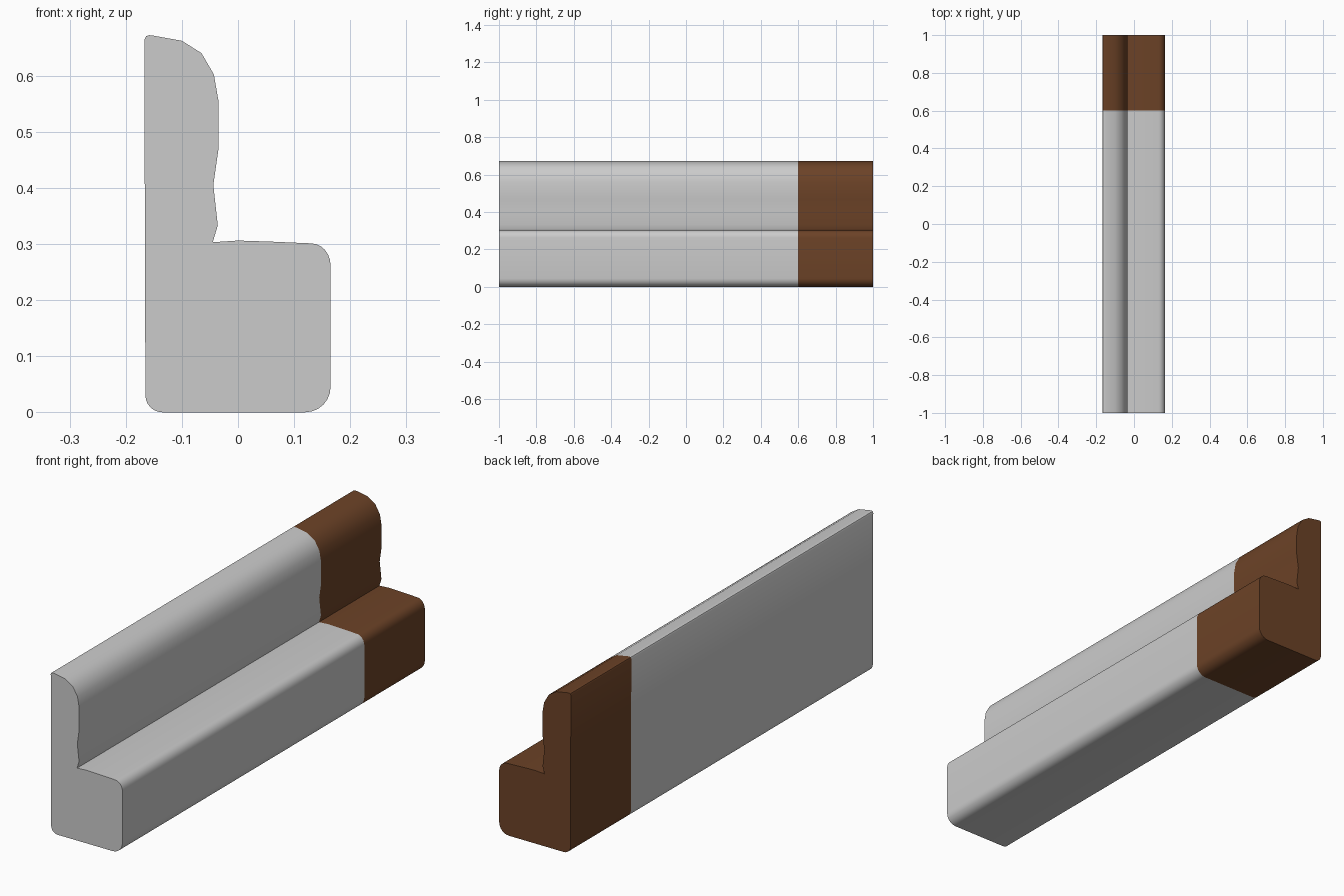
import bpy, bmesh, math

if "Cube" in bpy.data.objects:
    bpy.data.objects.remove(bpy.data.objects["Cube"])


def material(name, rgb):
    m = bpy.data.materials.new(name)
    m.diffuse_color = (*rgb, 1)
    m.use_nodes = True
    m.node_tree.nodes["Principled BSDF"].inputs["Base Color"].default_value = m.diffuse_color
    return m


def arc(cx, cz, rx, rz, a0, a1, n=6):
    """Points of a rounded corner."""
    pts = []
    for i in range(n + 1):
        a = math.radians(a0 + (a1 - a0) * i / n)
        pts.append((cx + rx * math.cos(a), cz + rz * math.sin(a)))
    return pts


# Side profile, anticlockwise as seen from the front: base, seat, backrest
profile = arc(-0.135, 0.030, 0.030, 0.030, 180, 270)
profile += arc(0.120, 0.045, 0.045, 0.045, 270, 360)
profile += arc(0.130, 0.262, 0.035, 0.039, 0, 90)
profile += [(0.06, 0.304), (0.0, 0.306), (-0.045, 0.303),
            (-0.036, 0.333), (-0.044, 0.405), (-0.035, 0.468),
            (-0.035, 0.556), (-0.043, 0.602), (-0.065, 0.640),
            (-0.100, 0.662), (-0.150, 0.671), (-0.158, 0.672),
            (-0.164, 0.670), (-0.167, 0.664)]

# Sweep the profile along y with a cut where the colour changes
SPLIT = 0.6
bm = bmesh.new()
rings = [[bm.verts.new((x, y, z)) for x, z in profile] for y in (-1, SPLIT, 1)]
n = len(profile)
for a, b in zip(rings, rings[1:]):
    for i in range(n):
        j = (i + 1) % n
        bm.faces.new((a[i], b[i], b[j], a[j]))
bm.faces.new(rings[0])
bm.faces.new(rings[-1][::-1])

# Brown end section, grey main length
for f in bm.faces:
    f.material_index = 1 if f.calc_center_median().y > SPLIT else 0
bmesh.ops.recalc_face_normals(bm, faces=bm.faces[:])

mesh = bpy.data.meshes.new("bench_seat")
bm.to_mesh(mesh)
bm.free()
mesh.materials.append(material("light grey", (0.6, 0.6, 0.6)))
mesh.materials.append(material("brown leather", (0.15, 0.055, 0.02)))

bench = bpy.data.objects.new("bench_seat", mesh)
bpy.context.collection.objects.link(bench)
bpy.context.view_layer.objects.active = bench
bench.select_set(True)
bpy.ops.object.shade_smooth_by_angle(angle=math.radians(35))
